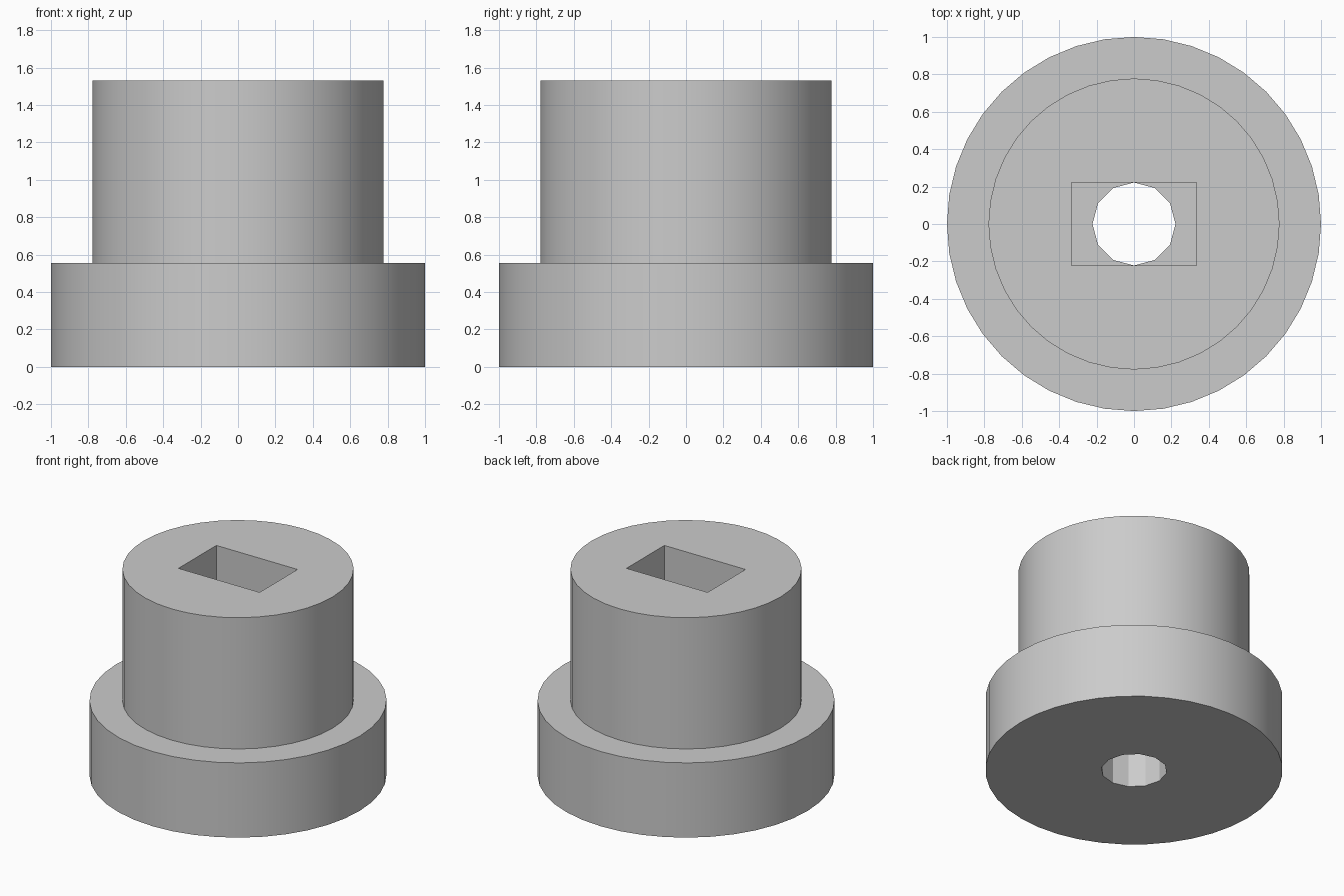
import bpy
import math

cube = bpy.data.objects.get("Cube")
if cube:
    bpy.data.objects.remove(cube, do_unlink=True)

BASE_R, HUB_R, HOLE_R = 1.0, 0.778, 0.222
STEP_Z, TOP_Z = 0.555, 1.53

grey = bpy.data.materials.new("plain grey")
grey.use_nodes = True
colour = (0.6, 0.6, 0.6, 1)
grey.diffuse_color = colour
grey.node_tree.nodes["Principled BSDF"].inputs["Base Color"].default_value = colour


def cylinder(name, radius, low, high, sides):
    bpy.ops.mesh.primitive_cylinder_add(vertices=sides, radius=radius, depth=high - low,
                                        location=(0, 0, (low + high) / 2))
    obj = bpy.context.object
    obj.name = name
    obj.data.materials.append(grey)
    return obj


def cut(target, cutter):
    mod = target.modifiers.new("cut", "BOOLEAN")
    mod.operation = "DIFFERENCE"
    mod.solver = "EXACT"
    mod.object = cutter
    bpy.context.view_layer.objects.active = target
    bpy.ops.object.modifier_apply(modifier=mod.name)
    bpy.data.objects.remove(cutter, do_unlink=True)


# Stepped body: wide flange with a narrower hub on top
body = cylinder("stepped_hub", BASE_R, 0, STEP_Z, 40)
hub = cylinder("hub", HUB_R, STEP_Z - 0.1, TOP_Z, 40)
join = body.modifiers.new("join", "BOOLEAN")
join.operation = "UNION"
join.solver = "EXACT"
join.object = hub
bpy.context.view_layer.objects.active = body
bpy.ops.object.modifier_apply(modifier=join.name)
bpy.data.objects.remove(hub, do_unlink=True)

# Rectangular socket sunk through the hub
bpy.ops.mesh.primitive_cube_add(size=1, location=(0, 0, STEP_Z + 0.75))
socket = bpy.context.object
socket.name = "socket_cutter"
socket.scale = (0.667, 0.445, 1.5)
bpy.ops.object.transform_apply(location=False, rotation=False, scale=True)
socket.data.materials.append(grey)
cut(body, socket)

# Twelve-sided bore through the flange
cut(body, cylinder("bore_cutter", HOLE_R, -0.2, STEP_Z + 0.2, 12))

# Smooth outer walls, crisp rims and bore facets
bpy.ops.object.select_all(action="DESELECT")
body.select_set(True)
bpy.context.view_layer.objects.active = body
bpy.ops.object.shade_smooth_by_angle(angle=math.radians(20))
